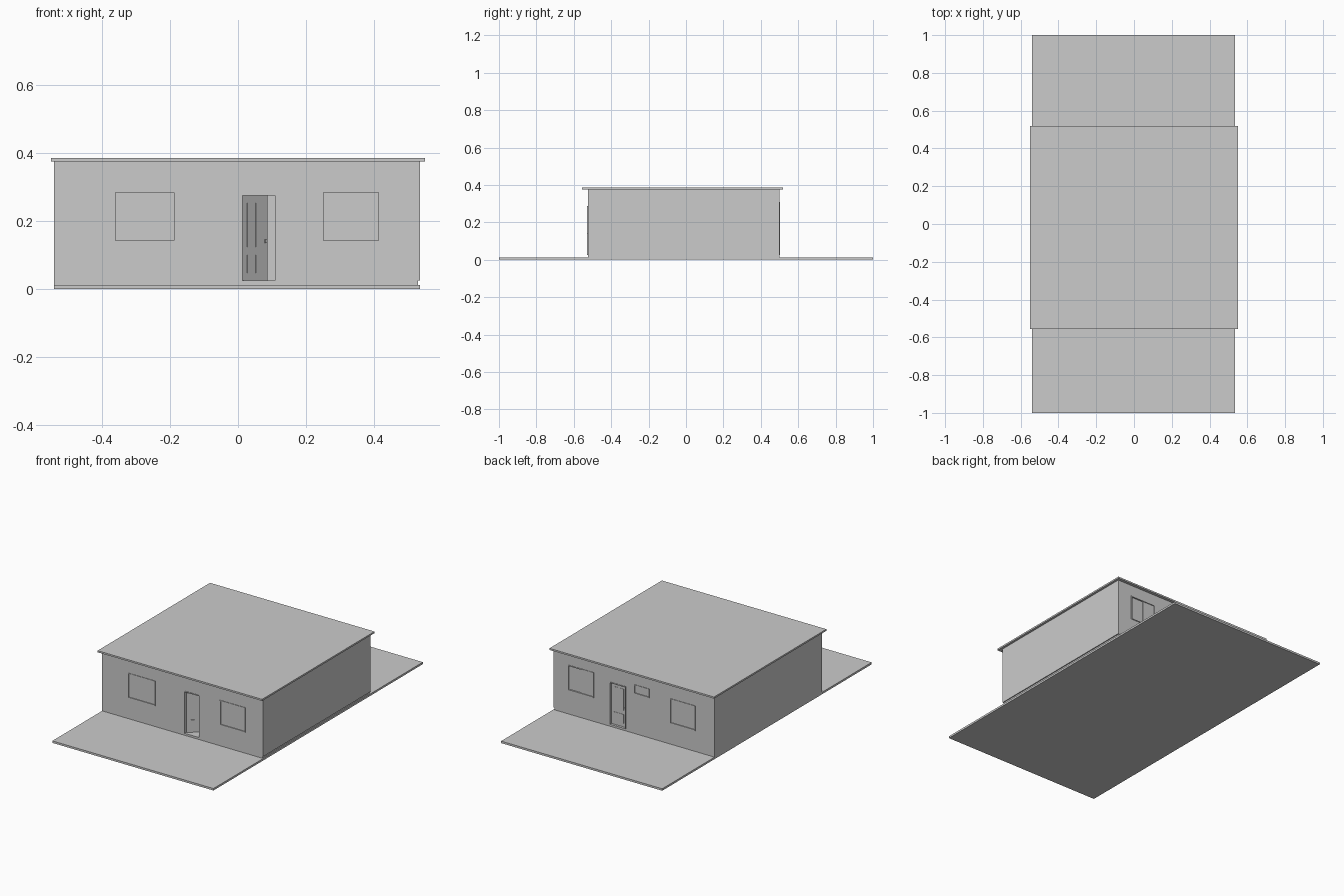
import bpy
import math
from mathutils import Matrix, Vector

if "Cube" in bpy.data.objects:
    bpy.data.objects.remove(bpy.data.objects["Cube"], do_unlink=True)

# One plain grey for the whole house
grey = bpy.data.materials.new("plain_grey")
grey.use_nodes = True
GREY = (0.6, 0.6, 0.6, 1)
grey.diffuse_color = GREY
grey.node_tree.nodes["Principled BSDF"].inputs["Base Color"].default_value = GREY


def box(name, x, y, z):
    """Box from three (low, high) ranges."""
    bpy.ops.mesh.primitive_cube_add(size=1)
    ob = bpy.context.object
    ob.name = name
    size = Vector((x[1] - x[0], y[1] - y[0], z[1] - z[0]))
    mid = Vector((x[0] + x[1], y[0] + y[1], z[0] + z[1])) / 2
    ob.data.transform(Matrix.Translation(mid) @ Matrix.Diagonal((*size, 1)))
    ob.data.materials.append(grey)
    return ob


def cut(target, x, y, z):
    """Subtract a box from the target and discard the cutter."""
    cutter = box("cutter", x, y, z)
    cutter.hide_render = True
    mod = target.modifiers.new("opening", "BOOLEAN")
    mod.operation = "DIFFERENCE"
    mod.solver = "EXACT"
    mod.object = cutter
    bpy.context.view_layer.objects.active = target
    bpy.ops.object.modifier_apply(modifier=mod.name)
    bpy.data.objects.remove(cutter, do_unlink=True)


LEFT, RIGHT = -0.541, 0.536
FRONT, BACK = -0.525, 0.5
THICK = 0.02
SLAB, FLOOR, EAVES = 0.012, 0.024, 0.375

# Ground slab, floor and roof
box("ground_slab", (LEFT, RIGHT), (-1, 1), (0, SLAB))
box("floor", (LEFT, RIGHT - 0.006), (FRONT, BACK), (SLAB, FLOOR))
box("roof", (-0.55, 0.55), (-0.555, 0.518), (EAVES, 0.385))

# Hollow wall shell
walls = box("walls", (LEFT, RIGHT), (FRONT, BACK), (FLOOR, EAVES))
cut(walls, (LEFT + THICK, RIGHT - THICK), (FRONT + THICK, BACK - THICK), (0, 0.5))


def outward(face, side, a, b):
    """Range of y from a to b measured outward from a wall face."""
    return tuple(sorted((face + side * a, face + side * b)))


def frame(name, x, z, face, side, bar, sill=True):
    """Bars just inside the edges of an opening, slightly proud of the wall."""
    y = outward(face, side, -THICK, 0.003)
    box(name + "_left_jamb", (x[1] - bar, x[1]), y, z)
    box(name + "_right_jamb", (x[0], x[0] + bar), y, z)
    inner = (x[0] + bar, x[1] - bar)
    box(name + "_head", inner, y, (z[1] - bar, z[1]))
    if sill:
        box(name + "_sill", inner, y, (z[0], z[0] + bar))


def window(name, x, z, face, side, panes):
    """Framed opening with sliding panes."""
    bar = 0.005
    cut(walls, x, outward(face, side, -0.05, 0.05), z)
    frame(name, x, z, face, side, bar)
    low, high = x[0] + bar, x[1] - bar
    step = (high - low) / panes
    for i in range(panes):
        depth = -0.002 - 0.004 * i
        box(f"{name}_pane_{i + 1}", (low + i * step, low + (i + 1) * step),
            outward(face, side, depth - 0.006, depth), (z[0] + bar, z[1] - bar))


LOW = (0.138, 0.288)
window("front_right_window", (-0.366, -0.184), LOW, FRONT, -1, 1)
window("front_left_window", (0.247, 0.418), LOW, FRONT, -1, 1)
window("back_left_window", (0.265, 0.44), (0.155, 0.308), BACK, 1, 2)
window("back_small_window", (-0.106, -0.004), (0.253, 0.308), BACK, 1, 1)
window("back_right_window", (-0.414, -0.245), LOW, BACK, 1, 1)


def door(name, x, face, side, angle):
    """Framed doorway with a panelled leaf hung on one jamb."""
    bar, top = 0.005, 0.28
    cut(walls, x, outward(face, side, -0.05, 0.05), (0.02, top))
    frame(name + "_frame", x, (FLOOR, top), face, side, bar, sill=False)
    wide = x[1] - x[0] - 2 * bar
    leaf = box(name, (0, wide), (0, 0.005), (FLOOR, top - bar))
    parts = [leaf]
    # Two raised panels on each face, split into columns
    for z in ((0.047, 0.1), (0.124, 0.253)):
        for x0, x1 in ((0.18, 0.47), (0.53, 0.82)):
            parts.append(box(name + "_panel", (wide * x0, wide * x1), (-0.002, 0.007), z))
    # Handle near the free edge
    parts.append(box(name + "_handle", (wide * 0.88, wide * 0.95), (-0.006, 0.011), (0.135, 0.145)))
    hinge_x = x[0] + bar if side < 0 else x[1] - bar
    turn = 0 if side < 0 else math.pi
    place = (Matrix.Translation((hinge_x, face - side * 0.014, 0))
             @ Matrix.Rotation(turn + math.radians(angle), 4, "Z"))
    for part in parts:
        part.data.transform(place)


door("front_door", (0.008, 0.114), FRONT, -1, 40)
door("back_door", (0.052, 0.162), BACK, 1, 0)
